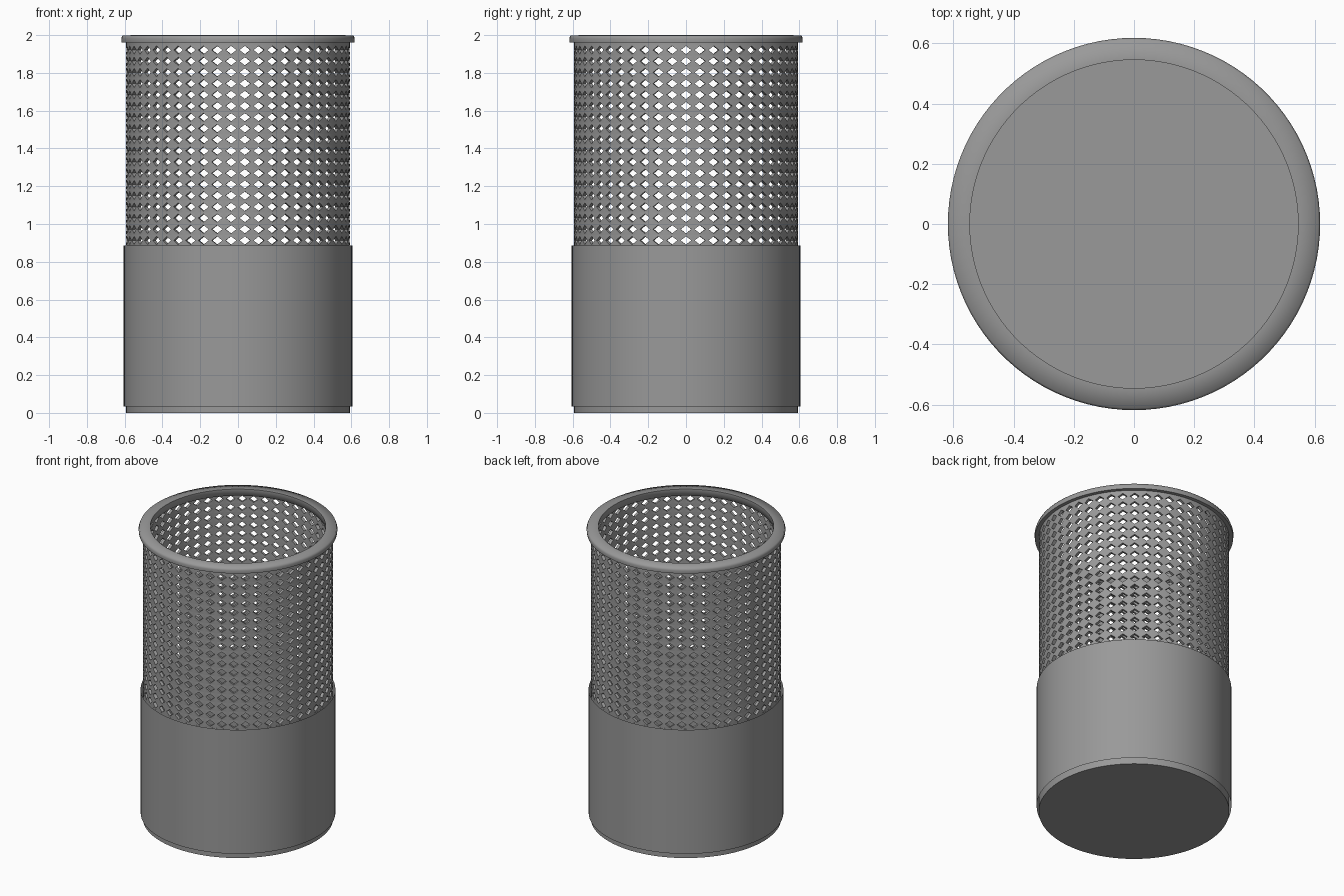
import bpy, bmesh, math

if "Cube" in bpy.data.objects:
    bpy.data.objects.remove(bpy.data.objects["Cube"])

COLS, ROWS = 50, 18          # diamond holes around and up the wall
PITCH = 0.0593               # vertical spacing of the holes
R_OUT, R_IN = 0.592, 0.572   # wall radii
Z_TOP_ROW = 1.921
SEG = 100

# Dark grey metal
metal = bpy.data.materials.new("dark_grey_metal")
metal.diffuse_color = (0.32, 0.32, 0.32, 1)
metal.use_nodes = True
metal.node_tree.nodes["Principled BSDF"].inputs["Base Color"].default_value = metal.diffuse_color


def finish(name, bm, angle=35):
    bmesh.ops.recalc_face_normals(bm, faces=bm.faces)
    me = bpy.data.meshes.new(name)
    bm.to_mesh(me)
    bm.free()
    me.materials.append(metal)
    ob = bpy.data.objects.new(name, me)
    bpy.context.collection.objects.link(ob)
    bpy.context.view_layer.objects.active = ob
    ob.select_set(True)
    bpy.ops.object.shade_smooth_by_angle(angle=math.radians(angle))
    ob.select_set(False)
    return ob


def lathe(name, profile, closed=True, angle=35):
    """Spin an (r, z) profile around z; points at r = 0 become a pole."""
    bm = bmesh.new()
    rings = []
    for r, z in profile:
        if r == 0:
            rings.append([bm.verts.new((0, 0, z))] * SEG)
        else:
            rings.append([bm.verts.new((r * math.cos(2 * math.pi * i / SEG),
                                        r * math.sin(2 * math.pi * i / SEG), z))
                          for i in range(SEG)])
    pairs = list(zip(rings, rings[1:]))
    if closed:
        pairs.append((rings[-1], rings[0]))
    for a, b in pairs:
        for i in range(SEG):
            j = (i + 1) % SEG
            quad = list(dict.fromkeys((a[i], a[j], b[j], b[i])))
            bm.faces.new(quad)
    return finish(name, bm, angle)


def perforated_wall(name):
    """Tube made of square cells, each with a diamond opening."""
    bm = bmesh.new()
    step = 2 * math.pi / COLS
    z0 = Z_TOP_ROW - (ROWS - 0.5) * PITCH

    def layer(r):
        def vert(u, z):
            a = -math.pi / 2 + u * step
            return bm.verts.new((r * math.cos(a), r * math.sin(a), z))
        grid = [[vert(c, z0 + k * PITCH) for c in range(COLS)] for k in range(ROWS + 1)]
        holes = []
        for k in range(ROWS):
            zc = z0 + (k + 0.5) * PITCH
            for c in range(COLS):
                n = (c + 1) % COLS
                corner = [grid[k][c], grid[k][n], grid[k + 1][n], grid[k + 1][c]]
                dia = [vert(c + .5, zc - .022), vert(c + .89, zc),
                       vert(c + .5, zc + .022), vert(c + .11, zc)]
                for i in range(4):
                    bm.faces.new((corner[i], corner[(i + 1) % 4], dia[i]))
                    bm.faces.new((corner[i], dia[i], dia[i - 1]))
                holes.append(dia)
        return grid, holes

    (go, ho), (gi, hi) = layer(R_OUT), layer(R_IN)
    loops = list(zip(ho, hi)) + [(go[0], gi[0]), (go[-1], gi[-1])]
    for a, b in loops:
        for i in range(len(a)):
            j = (i + 1) % len(a)
            bm.faces.new((a[i], a[j], b[j], b[i]))
    return finish(name, bm)


# Perforated upper wall
perforated_wall("mesh_wall")

# Solid lower cup with floor
z_mesh = Z_TOP_ROW - (ROWS - 0.5) * PITCH
lathe("base_cup", [(0, 0), (R_OUT, 0), (R_OUT, z_mesh), (R_IN, z_mesh),
                   (R_IN, 0.035), (0, 0.035)], closed=False)

# Thin outer sleeve round the lower half
lathe("sleeve", [(0.605, 0.035), (0.605, 0.885)], closed=False)

# Flat rim with a softened outer edge
lathe("rim", [(0.545, 1.955), (0.545, 2.0), (0.612, 1.998), (0.618, 1.982),
              (0.616, 1.962), (0.592, 1.962), (0.592, 1.945), (0.572, 1.945)], angle=80)
